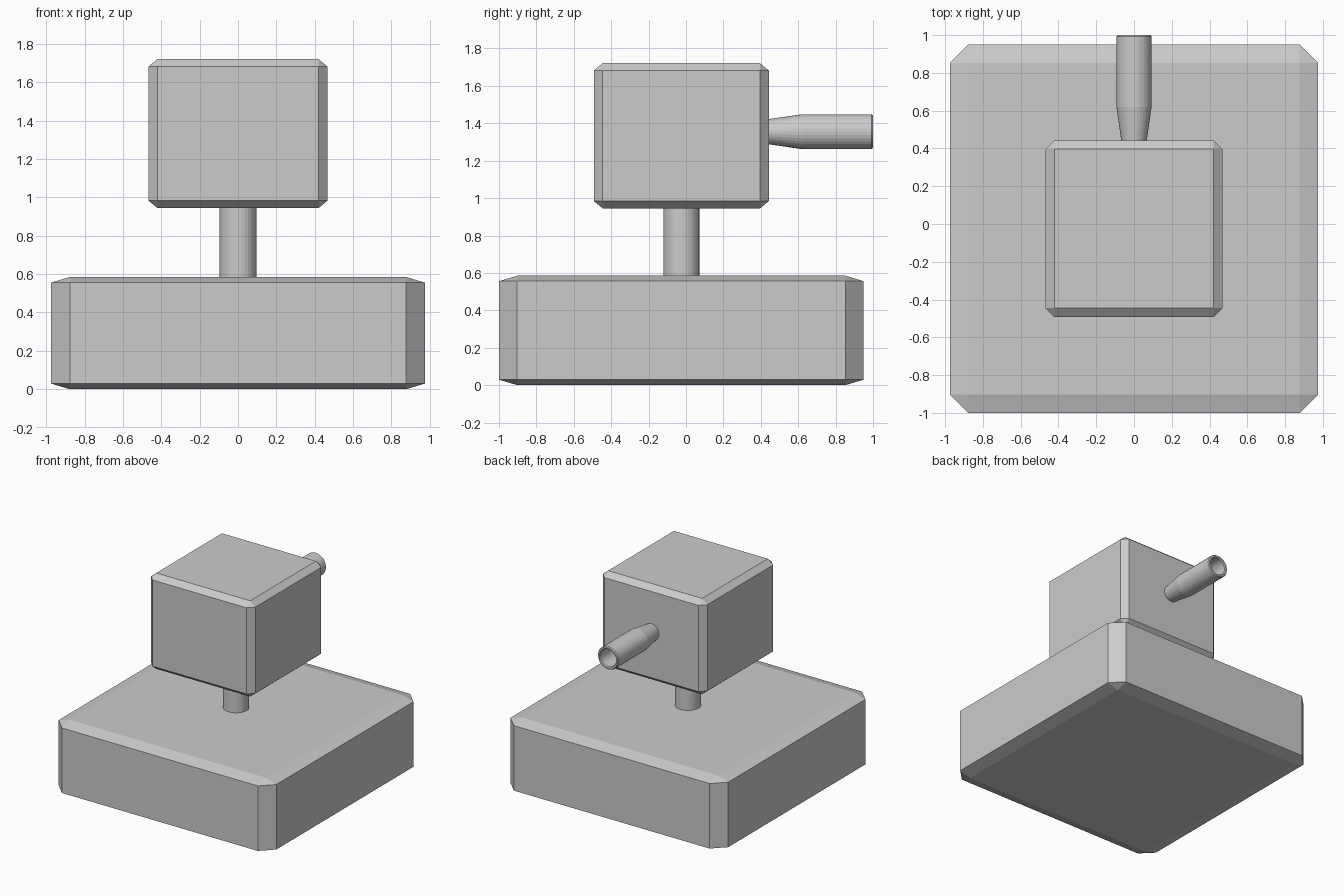
import bpy, bmesh
from math import cos, sin, tau

if "Cube" in bpy.data.objects:
    bpy.data.objects.remove(bpy.data.objects["Cube"])

SIDES = 32
CY = -0.025  # shared y centre of base, post and head


def finish(name, bm):
    bmesh.ops.recalc_face_normals(bm, faces=bm.faces)
    mesh = bpy.data.meshes.new(name)
    bm.to_mesh(mesh)
    bm.free()
    obj = bpy.data.objects.new(name, mesh)
    bpy.context.collection.objects.link(obj)
    return obj


def chamfered_box(name, z, half, bevel):
    """Unit-half cube, object-scaled so the chamfer scales with each axis."""
    bm = bmesh.new()
    bmesh.ops.create_cube(bm, size=2)
    obj = finish(name, bm)
    obj.location = (0, CY, z)
    obj.scale = half
    mod = obj.modifiers.new("Chamfer", 'BEVEL')
    mod.width = bevel
    mod.segments = 1
    return obj


def lathe(name, profile, point):
    """Rings of (radius, position along axis), capped at both ends."""
    bm = bmesh.new()
    rings = [[bm.verts.new(point(r * cos(tau * i / SIDES), r * sin(tau * i / SIDES), h))
              for i in range(SIDES)] for r, h in profile]
    for a, b in zip(rings, rings[1:]):
        for i in range(SIDES):
            j = (i + 1) % SIDES
            bm.faces.new((a[i], a[j], b[j], b[i]))
    bm.faces.new(rings[0])
    bm.faces.new(rings[-1])
    return finish(name, bm)


# Wide base and boxy head
chamfered_box("base", 0.2925, (0.975, 0.975, 0.2925), 0.1)
chamfered_box("head", 1.333, (0.4675, 0.4675, 0.388), 0.1)

# Post joining them
lathe("post", [(0.096, 0.56), (0.096, 0.97)], lambda u, v, h: (u, CY + v, h))

# Hollow barrel pointing backwards, tapered towards the head
lathe("barrel",
      [(0.065, 0.42), (0.067, 0.44), (0.093, 0.62), (0.093, 0.992), (0.087, 1.0),
       (0.076, 1.0), (0.07, 0.992), (0.07, 0.62)],
      lambda u, v, h: (u, h, 1.355 + v))
